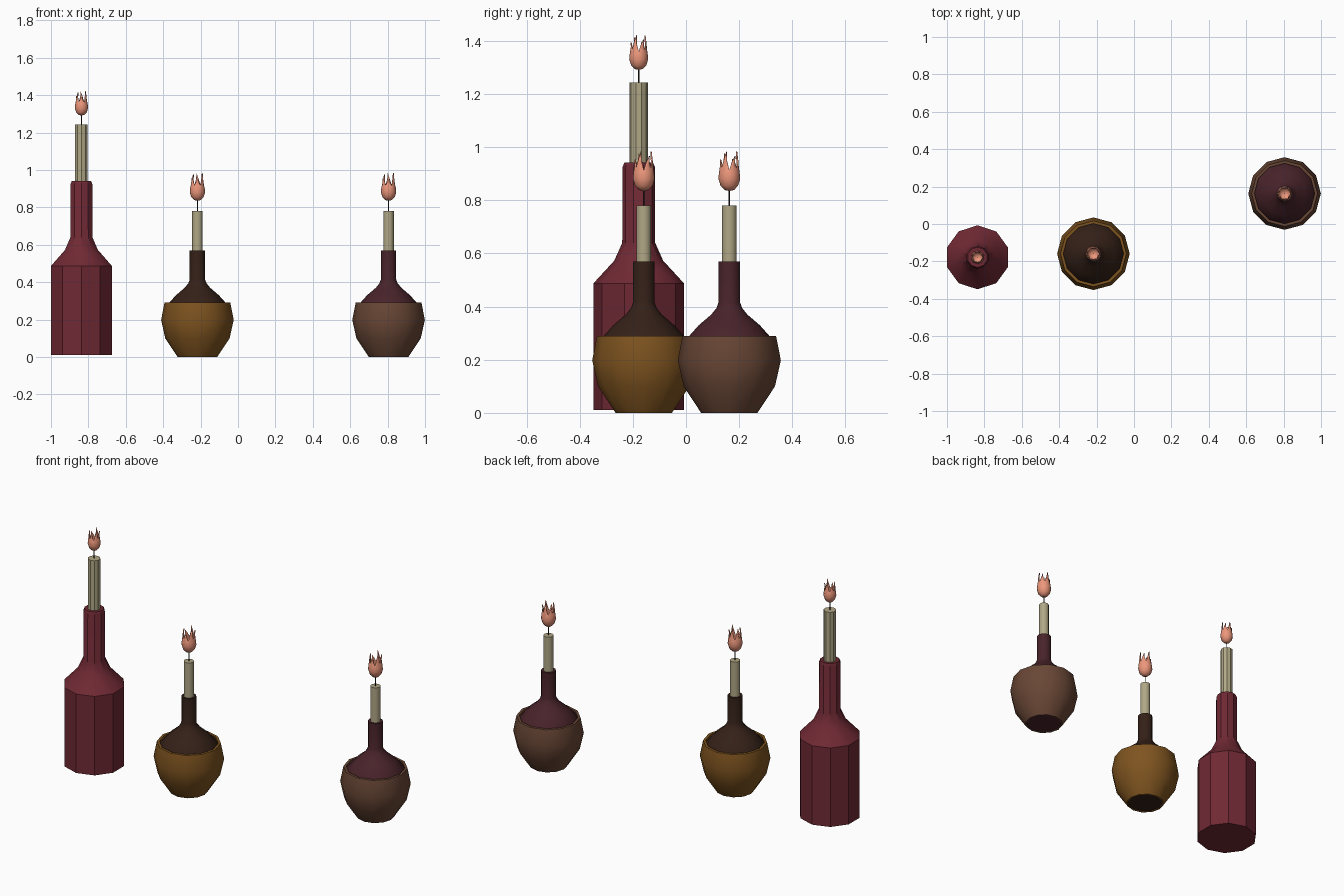
import bpy, bmesh, math
from mathutils import Vector

if "Cube" in bpy.data.objects:
    bpy.data.objects.remove(bpy.data.objects["Cube"])


def material(name, rgb):
    m = bpy.data.materials.new(name)
    m.diffuse_color = (*rgb, 1)
    m.use_nodes = True
    m.node_tree.nodes["Principled BSDF"].inputs["Base Color"].default_value = m.diffuse_color
    return m


RED = material("red_glass", (0.16, 0.022, 0.034))
BROWN = material("brown_glass", (0.035, 0.015, 0.009))
PLUM = material("plum_glass", (0.065, 0.017, 0.023))
GOLD = material("gold_basket", (0.21, 0.088, 0.014))
TAN = material("tan_basket", (0.14, 0.062, 0.036))
WAX = material("wax", (0.44, 0.39, 0.24))
WICK = material("wick", (0.02, 0.017, 0.015))
FIRE = material("fire", (0.85, 0.31, 0.2))


def finish(name, bm, loc, mat, angle=33):
    bmesh.ops.recalc_face_normals(bm, faces=bm.faces)
    me = bpy.data.meshes.new(name)
    bm.to_mesh(me)
    bm.free()
    me.materials.append(mat)
    ob = bpy.data.objects.new(name, me)
    bpy.context.collection.objects.link(ob)
    ob.location = loc
    bpy.ops.object.select_all(action='DESELECT')
    ob.select_set(True)
    bpy.context.view_layer.objects.active = ob
    bpy.ops.object.shade_smooth_by_angle(angle=math.radians(angle))
    return ob


def lathe(name, profile, sides, loc, mat, caps=True, closed=False):
    """Revolve (radius, z) points; one vertex column lies on the y axis."""
    bm = bmesh.new()
    rings = []
    for r, z in profile:
        rings.append([bm.verts.new((r * math.sin(2 * math.pi * i / sides),
                                    r * math.cos(2 * math.pi * i / sides), z))
                      for i in range(sides)])
    pairs = list(zip(rings, rings[1:]))
    if closed:
        pairs.append((rings[-1], rings[0]))
    for a, b in pairs:
        for i in range(sides):
            j = (i + 1) % sides
            bm.faces.new((a[i], a[j], b[j], b[i]))
    if caps and not closed:
        bm.faces.new(rings[0])
        bm.faces.new(rings[-1])
    return finish(name, bm, loc, mat)


def flame(name, loc, s):
    """Rounded cup whose rim rises into six pointed tongues."""
    bm = bmesh.new()
    n = 12

    def point(col, r, z):
        a = 2 * math.pi * col / n
        return bm.verts.new((s * r * math.cos(a), s * r * math.sin(a), s * z))

    base = bm.verts.new((0, 0, 0))
    rings = [[point(i, r, z) for i in range(n)]
             for r, z in ((0.018, 0.004), (0.033, 0.02), (0.041, 0.046), (0.039, 0.068))]
    # rim: valleys on even columns, higher between them
    rings.append([point(i, 0.036, 0.080 if i % 2 == 0 else 0.088) for i in range(n)])
    for i in range(n):
        bm.faces.new((base, rings[0][i], rings[0][(i + 1) % n]))
    for a, b in zip(rings, rings[1:]):
        for i in range(n):
            j = (i + 1) % n
            bm.faces.new((a[i], a[j], b[j], b[i]))
    # tongues
    for k, h in enumerate((0.132, 0.15, 0.12, 0.142, 0.118, 0.15)):
        c = 2 * k + 1
        rim = rings[-1]
        zm = 0.085 + (h - 0.085) * 0.45
        left, mid, right = point(c - 0.45, 0.032, zm), point(c, 0.034, zm), point(c + 0.45, 0.032, zm)
        tip = point(c + 0.3, 0.03 if k % 2 else 0.036, h)
        bm.faces.new((rim[c - 1], rim[c], mid, left))
        bm.faces.new((rim[c], rim[(c + 1) % n], right, mid))
        bm.faces.new((left, mid, tip))
        bm.faces.new((mid, right, tip))
    ob = finish(name, bm, loc, FIRE, 60)
    mod = ob.modifiers.new("thickness", 'SOLIDIFY')
    mod.thickness = 0.005 * s
    mod.offset = -1


def candle(prefix, x, y, r, bottom, top, gap, s, sides):
    lathe(prefix + "_candle", [(r, bottom), (r, top)], sides, (x, y, 0), WAX)
    lathe(prefix + "_wick", [(0.0022, top - 0.01), (0.0022, top + gap + 0.01)], 6, (x, y, 0), WICK)
    flame(prefix + "_flame", (x, y, top + gap), s)


# Tall bottle
x, y = -0.837, -0.178
lathe("tall_bottle", [(0.171, 0.01), (0.171, 0.487), (0.092, 0.573), (0.062, 0.64),
                      (0.061, 0.925), (0.054, 0.942), (0.036, 0.942), (0.036, 0.9)],
      10, (x, y, 0), RED)
candle("tall", x, y, 0.035, 0.88, 1.243, 0.048, 0.87, 10)

# Two round bottles sitting in open baskets
for prefix, x, y, glass, weave in (("middle", -0.217, -0.159, BROWN, GOLD),
                                   ("right", 0.805, 0.163, PLUM, TAN)):
    lathe(prefix + "_bottle", [(0.098, 0.004), (0.158, 0.1), (0.178, 0.2), (0.164, 0.275),
                               (0.115, 0.33), (0.068, 0.37), (0.048, 0.395), (0.041, 0.415),
                               (0.041, 0.57), (0.029, 0.57), (0.029, 0.54)],
          12, (x, y, 0), glass)
    lathe(prefix + "_basket", [(0.106, 0), (0.172, 0.1), (0.194, 0.198), (0.176, 0.29),
                               (0.161, 0.29), (0.179, 0.198), (0.159, 0.1), (0.099, 0)],
          12, (x, y, 0), weave, closed=True)
    candle(prefix, x, y, 0.028, 0.52, 0.781, 0.054, 1.0, 12)
